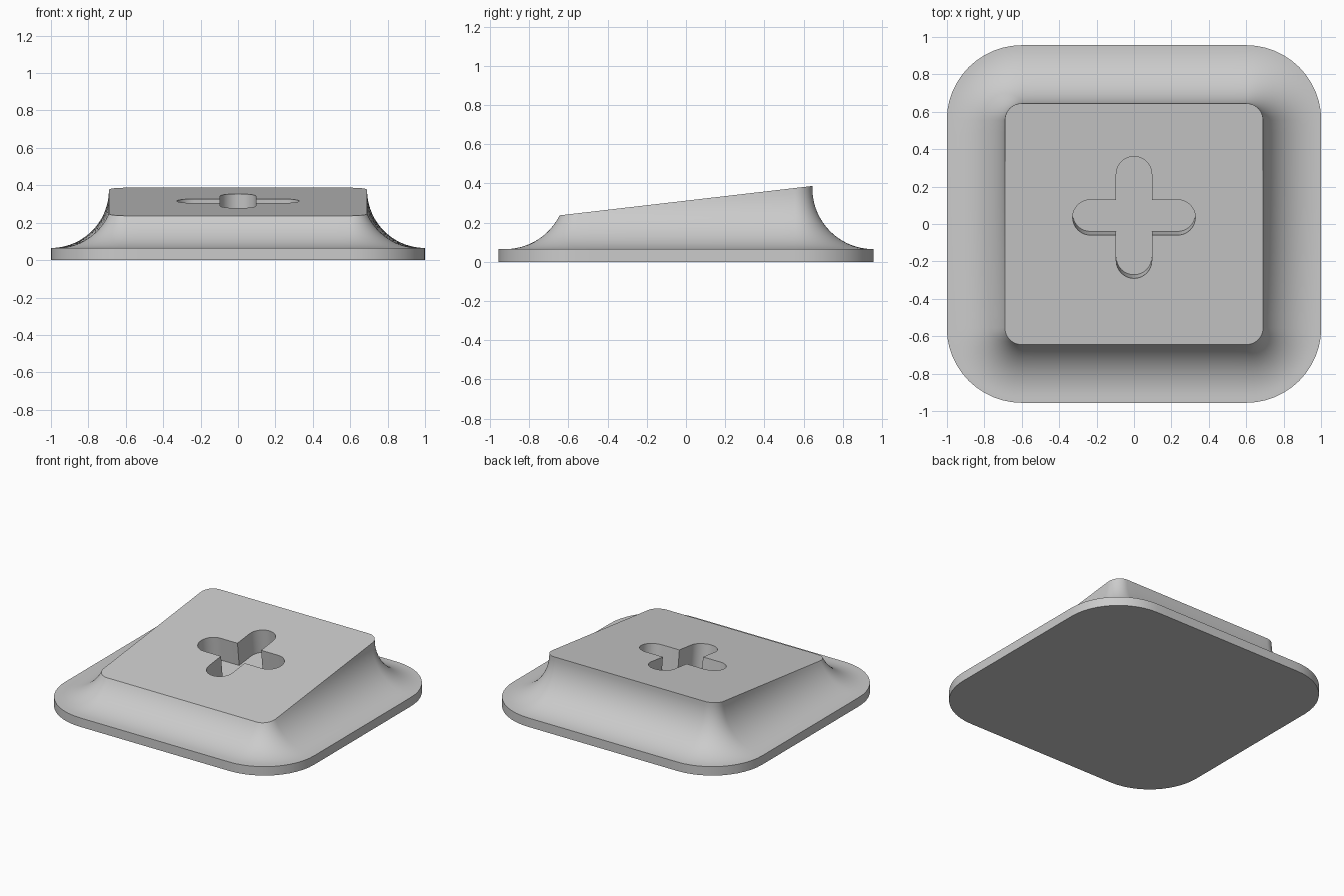
import bpy, bmesh, math
from mathutils import Vector, Matrix

cube = bpy.data.objects.get("Cube")
if cube:
    bpy.data.objects.remove(cube, do_unlink=True)

RIM_Z = 0.065            # thickness of the base slab
HALF_X, HALF_Y = 0.69, 0.645   # half size of the sloped top
CORNER = 0.09            # corner radius of the top
REACH = 0.31             # distance from top edge to base edge
FRONT_Z, BACK_Z = 0.237, 0.387
SLOPE = (BACK_Z - FRONT_Z) / (2 * HALF_Y)
STEPS = 18

grey = bpy.data.materials.new("plain_grey")
grey.use_nodes = True
colour = (0.6, 0.6, 0.6, 1)
grey.diffuse_color = colour
grey.node_tree.nodes["Principled BSDF"].inputs["Base Color"].default_value = colour


def top_z(y):
    return FRONT_Z + SLOPE * (y + HALF_Y)


def make_object(name, bm):
    bmesh.ops.recalc_face_normals(bm, faces=bm.faces)
    mesh = bpy.data.meshes.new(name)
    bm.to_mesh(mesh)
    bm.free()
    obj = bpy.data.objects.new(name, mesh)
    bpy.context.collection.objects.link(obj)
    mesh.materials.append(grey)
    return obj


def bridge(bm, a, b):
    n = len(a)
    for i in range(n):
        j = (i + 1) % n
        bm.faces.new((a[i], a[j], b[j], b[i]))


def top_outline():
    """Points of the rounded rectangle, each with its outward direction."""
    corners = []
    for k, (sx, sy) in enumerate(((1, 1), (-1, 1), (-1, -1), (1, -1))):
        centre = Vector((sx * (HALF_X - CORNER), sy * (HALF_Y - CORNER)))
        arc = []
        for i in range(13):
            a = math.radians(90) * (k + i / 12)
            n = Vector((math.cos(a), math.sin(a)))
            arc.append((centre + CORNER * n, n))
        corners.append(arc)
    points = []
    for k, arc in enumerate(corners):
        points += arc
        p, n = arc[-1]
        q = corners[(k + 1) % 4][0][0]
        points += [(p.lerp(q, i / 16), n) for i in range(1, 16)]
    return points


# Body: sloped top, concave flared walls, flat slab below
bm = bmesh.new()
outline = top_outline()
rings = []
for s in range(STEPS + 1):
    ring = []
    for p, n in outline:
        height = top_z(p.y) - RIM_Z
        sweep = math.acos((REACH - height) / REACH)
        a = sweep * (1 - s / STEPS)
        out = REACH * (math.sin(sweep) - math.sin(a))
        pos = p + n * out
        ring.append(bm.verts.new((*pos, RIM_Z + REACH * (1 - math.cos(a)))))
    rings.append(ring)
for z in (RIM_Z, 0):
    rings.append([bm.verts.new((*(p + n * (REACH + 0.001)), z)) for p, n in outline])
for a, b in zip(rings, rings[1:]):
    bridge(bm, a, b)
bm.faces.new(rings[0])
bm.faces.new(rings[-1])
body = make_object("flared_base", bm)

# Cross-shaped socket with rounded arm ends, sunk square to the sloped top
ARM, WIDTH, DEPTH = 0.328, 0.095, 0.17
bm = bmesh.new()
cross = []
for k in range(4):
    turn = Matrix.Rotation(math.radians(90) * k, 2)
    for i in range(17):
        a = math.radians(-90 + 180 * i / 16)
        cross.append(turn @ Vector((ARM - WIDTH + WIDTH * math.cos(a), WIDTH * math.sin(a))))
    cross.append(turn @ Vector((WIDTH, WIDTH)))
low, high = [[bm.verts.new((*p, z)) for p in cross] for z in (-DEPTH, 0.1)]
bridge(bm, low, high)
bm.faces.new(low)
bm.faces.new(high)
tilt = Matrix.Rotation(math.atan(SLOPE), 4, 'X')
bm.transform(Matrix.Translation((0, 0.035, top_z(0.035))) @ tilt)
cutter = make_object("socket_cutter", bm)
cutter.hide_render = True

cut = body.modifiers.new("socket", 'BOOLEAN')
cut.operation = 'DIFFERENCE'
cut.solver = 'EXACT'
cut.object = cutter
bpy.ops.object.select_all(action='DESELECT')
bpy.context.view_layer.objects.active = body
body.select_set(True)
bpy.ops.object.modifier_apply(modifier=cut.name)
bpy.data.objects.remove(cutter, do_unlink=True)
bpy.ops.object.shade_smooth_by_angle(angle=math.radians(28))
